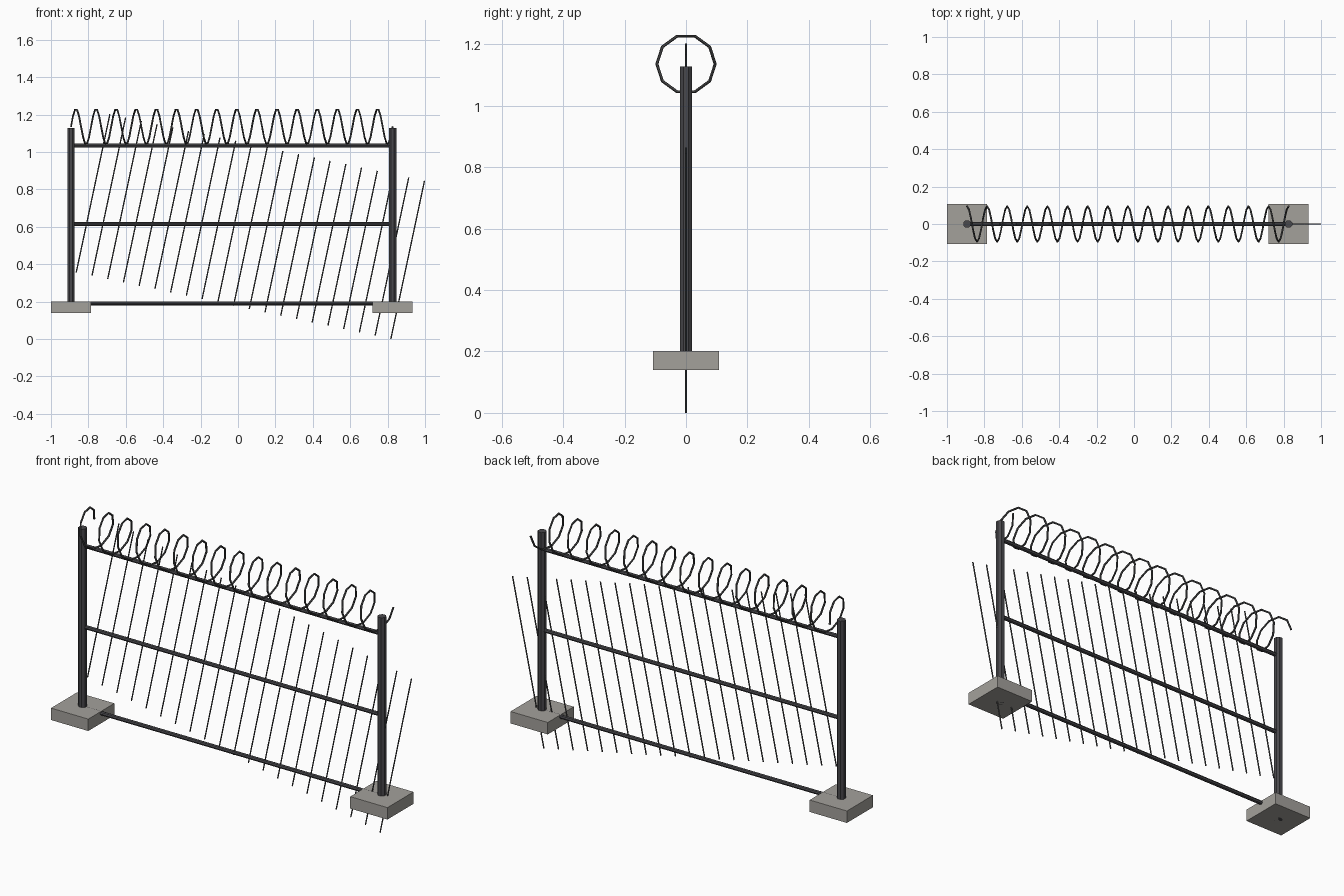
import bpy, math
from mathutils import Vector

cube = bpy.data.objects.get("Cube")
if cube:
    bpy.data.objects.remove(cube, do_unlink=True)


def make_material(name, color):
    m = bpy.data.materials.new(name)
    m.use_nodes = True
    m.diffuse_color = (*color, 1)
    m.node_tree.nodes["Principled BSDF"].inputs["Base Color"].default_value = (*color, 1)
    return m


metal = make_material("dark metal", (0.066, 0.065, 0.072))
wire = make_material("wire grey", (0.075, 0.076, 0.078))
concrete = make_material("grey concrete", (0.37, 0.355, 0.33))


def rod(name, start, end, radius, sides, material):
    """Flat-faced cylinder running between two points."""
    a, b = Vector(start), Vector(end)
    bpy.ops.mesh.primitive_cylinder_add(
        vertices=sides, radius=radius, depth=(b - a).length, location=(a + b) / 2,
        rotation=(b - a).to_track_quat('Z', 'Y').to_euler())
    ob = bpy.context.object
    ob.name = name
    ob.data.materials.append(material)
    return ob


LEFT, RIGHT = 0.827, -0.893

# Posts and concrete footings
for side, x in (("left", LEFT), ("right", RIGHT)):
    post = rod(side + "_post", (x, 0, 0.139), (x, 0, 1.127), 0.0215, 8, metal)
    post.rotation_euler.z += math.pi / 8
    bpy.ops.mesh.primitive_cube_add(size=1, location=(x, 0, 0.17))
    footing = bpy.context.object
    footing.name = side + "_footing"
    footing.scale = (0.214, 0.214, 0.062)
    footing.data.materials.append(concrete)

# Horizontal rails
for name, z in (("bottom", 0.191), ("middle", 0.614), ("top", 1.035)):
    rod(name + "_rail", (RIGHT, 0, z), (LEFT, 0, z), 0.0105, 8, metal)

# Leaning wires, each a little lower than the one before
COUNT = 21
for i in range(COUNT):
    t = i / (COUNT - 1)
    foot = Vector((-0.865 + 1.682 * t, 0, 0.356 * (1 - t)))
    rod(f"wire_{i + 1}", foot, foot + Vector((0.18, 0, 0.846)), 0.0035, 6, wire)

# Coiled wire along the top
TURNS, STEPS = 16, 10
curve = bpy.data.curves.new("wire_coil", 'CURVE')
curve.dimensions = '3D'
curve.bevel_depth = 0.005
curve.bevel_resolution = 1
curve.use_fill_caps = True
spline = curve.splines.new('POLY')
spline.points.add(TURNS * STEPS)
for i, p in enumerate(spline.points):
    angle = math.tau * i / STEPS
    x = RIGHT + (LEFT - RIGHT) * i / (TURNS * STEPS)
    p.co = (x, 0.095 * math.cos(angle), 1.136 + 0.095 * math.sin(angle), 1)
    p.radius = 1
spline.use_smooth = False
curve.materials.append(wire)
coil = bpy.data.objects.new("wire_coil", curve)
bpy.context.collection.objects.link(coil)
bpy.ops.object.select_all(action='DESELECT')
coil.select_set(True)
bpy.context.view_layer.objects.active = coil
bpy.ops.object.convert(target='MESH')
